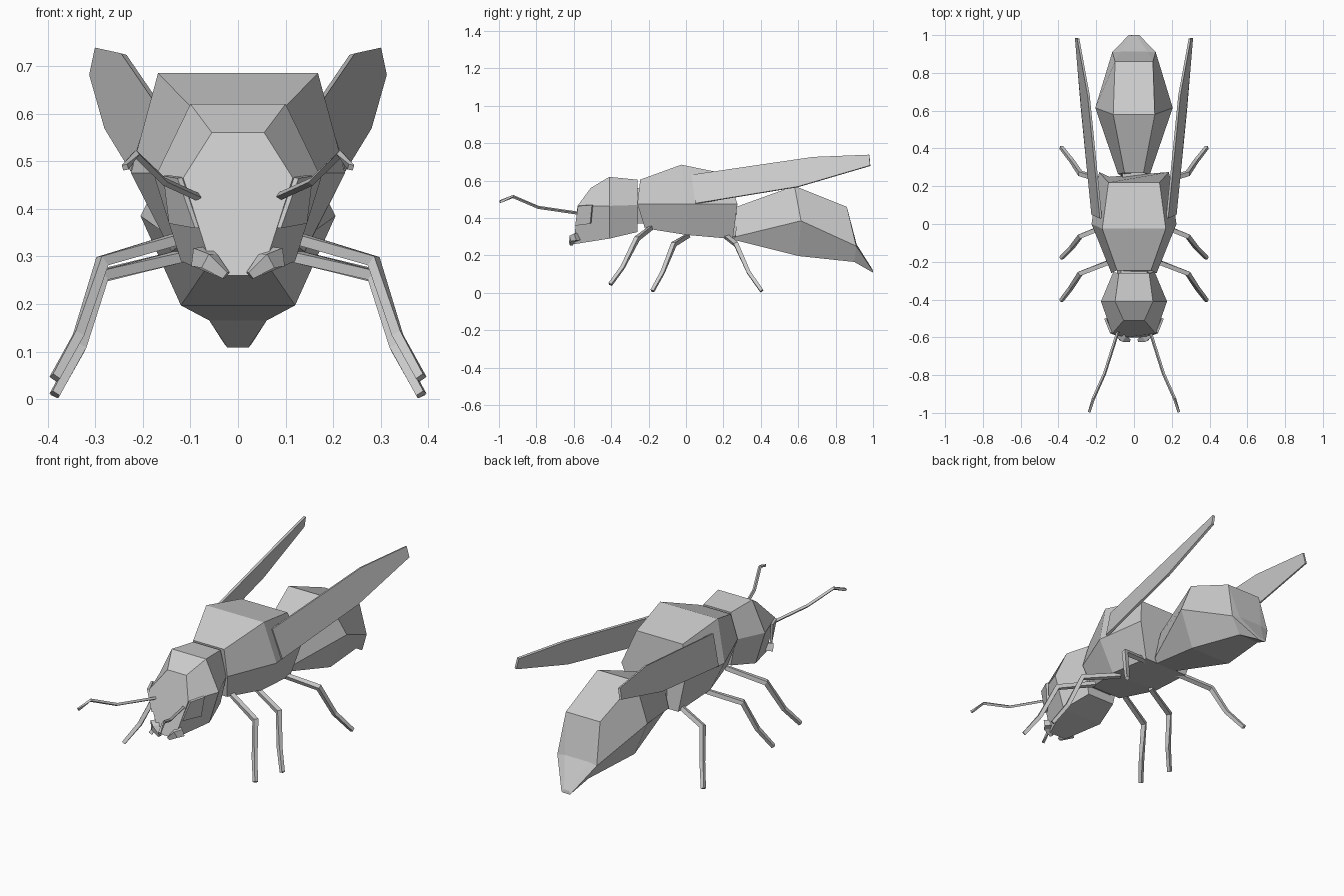
import bpy, bmesh
from mathutils import Vector

if "Cube" in bpy.data.objects:
    bpy.data.objects.remove(bpy.data.objects["Cube"])


def finish(name, bm, mirror=False, thickness=0):
    bmesh.ops.remove_doubles(bm, verts=bm.verts, dist=0.0005)
    bmesh.ops.recalc_face_normals(bm, faces=bm.faces)
    mesh = bpy.data.meshes.new(name)
    bm.to_mesh(mesh)
    bm.free()
    ob = bpy.data.objects.new(name, mesh)
    bpy.context.collection.objects.link(ob)
    if thickness:
        mod = ob.modifiers.new("Thickness", 'SOLIDIFY')
        mod.thickness = thickness
        mod.offset = 0
    if mirror:
        ob.modifiers.new("Mirror", 'MIRROR')
    return ob


def loft(name, rings, mirror=False):
    bm = bmesh.new()
    loops = [[bm.verts.new(p) for p in ring] for ring in rings]
    n = len(loops[0])
    for a, b in zip(loops, loops[1:]):
        for i in range(n):
            j = (i + 1) % n
            bm.faces.new((a[i], a[j], b[j], b[i]))
    bm.faces.new(loops[0])
    bm.faces.new(loops[-1])
    return finish(name, bm, mirror)


def hex_ring(top, mid, low):
    # each level is (y, z, half width)
    right = [Vector((w, y, z)) for y, z, w in (top, mid, low)]
    return right + [Vector((-p.x, p.y, p.z)) for p in reversed(right)]


def body(name, sections):
    return loft(name, [hex_ring(*s) for s in sections])


def limb(name, pts, radii):
    # four-sided tube along a path, mirrored to the other side
    pts = [Vector(p) for p in pts]
    rings = []
    for i, p in enumerate(pts):
        t = (pts[min(i + 1, len(pts) - 1)] - pts[max(i - 1, 0)]).normalized()
        side = t.cross(Vector((0, 1, 0.3))).normalized()
        up = t.cross(side).normalized()
        r = radii[i]
        rings.append([p + (side * a + up * b) * r
                      for a, b in ((1, 1), (-1, 1), (-1, -1), (1, -1))])
    return loft(name, rings, True)


def plate(name, pts, thickness):
    bm = bmesh.new()
    bm.faces.new([bm.verts.new(p) for p in pts])
    return finish(name, bm, True, thickness)


# Head, with a tilted front section forming the face
body("head", [
    ((-.26, .605, .08), (-.255, .47, .11), (-.26, .325, .08)),
    ((-.41, .62, .10), (-.41, .465, .175), (-.41, .29, .12)),
    ((-.51, .56, .055), (-.58, .465, .115), (-.60, .26, .05)),
])
body("neck", [
    ((-.28, .56, .07), (-.28, .47, .09), (-.28, .37, .06)),
    ((-.22, .56, .07), (-.22, .47, .09), (-.22, .37, .06)),
])

# Thorax
body("thorax", [
    ((-.245, .605, .09), (-.26, .475, .12), (-.22, .345, .09)),
    ((-.025, .685, .168), (0, .475, .225), (0, .31, .14)),
    ((.22, .635, .135), (.275, .475, .185), (.25, .288, .13)),
])

# Waist and abdomen
body("waist", [
    ((.22, .42, .06), (.22, .36, .065), (.22, .30, .06)),
    ((.30, .42, .06), (.30, .36, .065), (.30, .30, .06)),
])
body("abdomen", [
    ((.27, .46, .05), (.265, .30, .085), (.25, .285, .06)),
    ((.58, .572, .11), (.615, .385, .205), (.60, .197, .12)),
    ((.86, .46, .10), (.91, .25, .115), (.90, .165, .06)),
    ((.912, .26, .07), (.91, .25, .115), (.90, .165, .06)),
    ((.997, .125, .015), (1.0, .115, .028), (1.0, .108, .022)),
])

# Wings
plate("wing", [
    (.175, .03, .63), (.24, .68, .725), (.295, .98, .737),
    (.307, .985, .68), (.275, .60, .567), (.22, .05, .477),
], .012)

# Eyes and mandibles
plate("eye", [
    (.122, -.575, .465), (.152, -.50, .47), (.14, -.51, .37), (.085, -.59, .36),
], .012)
limb("mandible", [(.08, -.58, .30), (.06, -.605, .29), (.025, -.615, .26)],
     (.02, .017, .008))

# Antennae
limb("antenna", [
    (.085, -.57, .425), (.155, -.79, .457), (.215, -.925, .515), (.237, -.995, .487),
], (.006, .006, .006, .006))

# Legs
leg_paths = {
    "front_leg": [(.10, -.19, .345), (.285, -.262, .29),
                  (.335, -.34, .135), (.385, -.405, .045)],
    "middle_leg": [(.10, .01, .305), (.285, -.065, .26),
                   (.33, -.125, .11), (.385, -.18, .01)],
    "rear_leg": [(.10, .21, .305), (.285, .268, .26),
                 (.33, .335, .11), (.385, .405, .01)],
}
for leg_name, path in leg_paths.items():
    limb(leg_name, path, (.011, .012, .010, .009))
